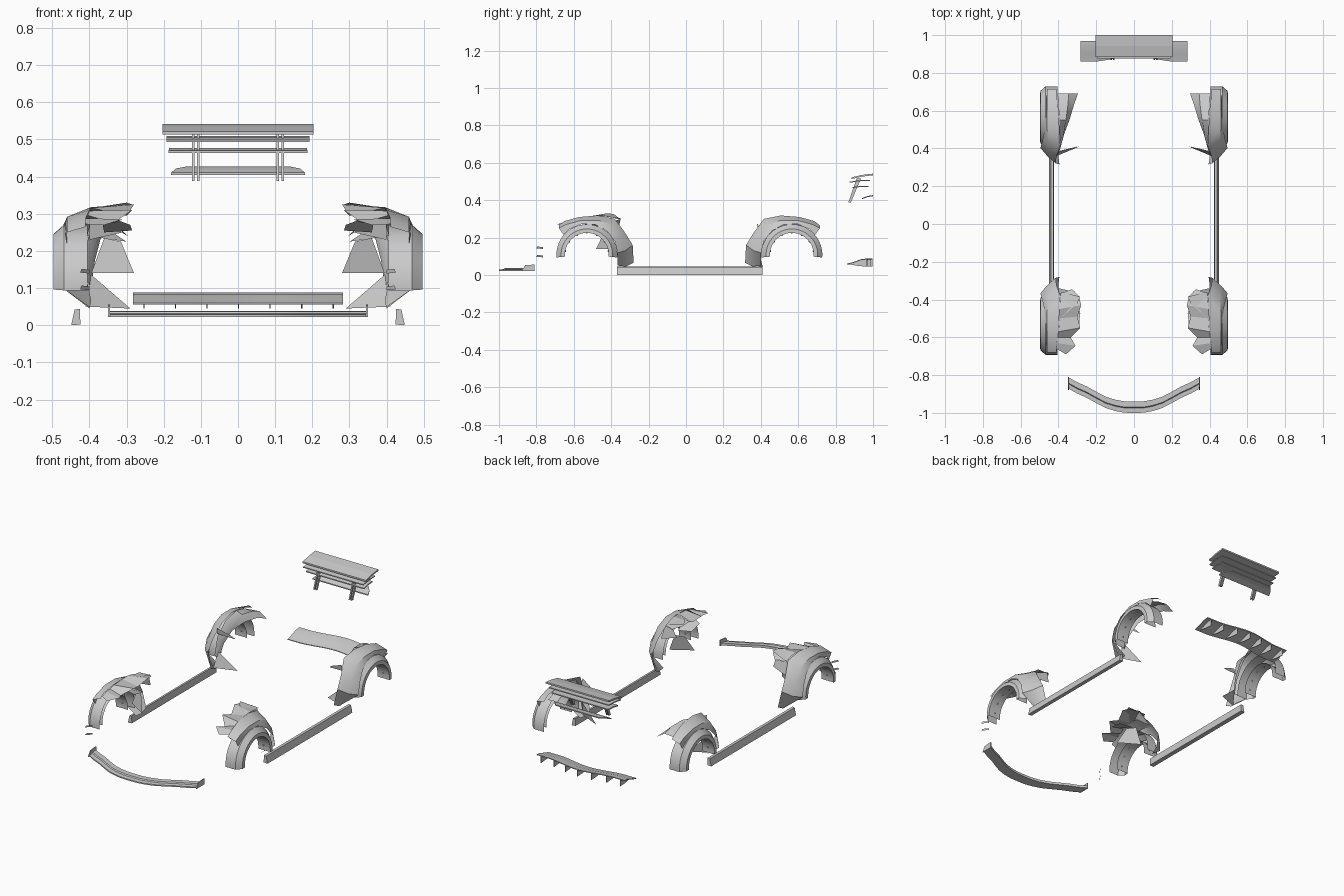
import bpy, bmesh, math
from mathutils import Vector

if "Cube" in bpy.data.objects:
    bpy.data.objects.remove(bpy.data.objects["Cube"])

grey = bpy.data.materials.new("light grey")
grey.diffuse_color = (0.6, 0.6, 0.6, 1)
grey.use_nodes = True
grey.node_tree.nodes["Principled BSDF"].inputs["Base Color"].default_value = grey.diffuse_color


def finish(name, bm, mirror=False, smooth=True):
    bmesh.ops.recalc_face_normals(bm, faces=bm.faces)
    me = bpy.data.meshes.new(name)
    bm.to_mesh(me)
    bm.free()
    ob = bpy.data.objects.new(name, me)
    bpy.context.collection.objects.link(ob)
    me.materials.append(grey)
    if mirror:
        ob.modifiers.new("Mirror", 'MIRROR').use_mirror_merge = False
    if smooth:
        bpy.ops.object.select_all(action='DESELECT')
        ob.select_set(True)
        bpy.context.view_layer.objects.active = ob
        bpy.ops.object.shade_smooth_by_angle(angle=math.radians(35))
    return ob


def grid(bm, rows, closed=False, caps=False):
    """Skin a list of equally long point rows."""
    vs = [[bm.verts.new(p) for p in r] for r in rows]
    n = len(rows[0])
    for a, b in zip(vs, vs[1:]):
        for i in range(n if closed else n - 1):
            j = (i + 1) % n
            bm.faces.new((a[i], a[j], b[j], b[i]))
    if caps:
        bm.faces.new(vs[0])
        bm.faces.new(vs[-1])


def poly(bm, pts):
    bm.faces.new([bm.verts.new(p) for p in pts])


def prism(bm, pts, shift):
    """Extrude an outline along a vector."""
    s = Vector(shift)
    grid(bm, [pts, [tuple(Vector(p) + s) for p in pts]], closed=True, caps=True)


# Wheel arch flares: chamfered section swept over the wheel, with bolts
SECTION = [(.405, .163), (.468, .163), (.496, .138), (.497, .117), (.42, .117)]
CZ = .108
for end, cy in (("front", -.53), ("rear", .566)):
    bm = bmesh.new()
    rows = []
    for i in range(25):
        a = math.radians(-5 + 190 * i / 24)
        rows.append([(x, cy + r * math.cos(a), CZ + r * math.sin(a)) for x, r in SECTION])
    grid(bm, rows)
    finish(end + "_arch_flare", bm, True)

    bm = bmesh.new()
    for k in range(7):
        a = math.radians(10 + 160 * k / 6)
        ring = []
        for r, s in ((.119, .005), (.113, .004)):
            c = Vector((.455, cy + r * math.cos(a), CZ + r * math.sin(a)))
            t = Vector((0, -math.sin(a), math.cos(a)))
            ring.append([tuple(c + s * (t * math.cos(q * math.pi / 3)
                         + Vector((1, 0, 0)) * math.sin(q * math.pi / 3))) for q in range(6)])
        grid(bm, ring, closed=True, caps=True)
    finish(end + "_flare_bolts", bm, True, False)


# Fender skins: (x, distance from wheel centre towards the door, z)
def place(rows, cy, d):
    return [[(x, cy + d * u, z) for x, u, z in r] for r in rows]


flare_edge = [(.46, -.125, .215), (.465, -.095, .245), (.465, -.03, .272), (.47, .043, .270),
              (.480, .106, .236), (.492, .150, .180), (.495, .164, .118), (.40, .165, .050)]
bulge = [(.46, -.15, .25), (.46, -.11, .270), (.46, -.03, .292), (.46, .06, .292),
         (.455, .14, .265), (.46, .185, .20), (.46, .205, .13), (.40, .21, .045)]
crest = [(.41, -.15, .265), (.41, -.12, .288), (.40, -.04, .31), (.395, .06, .318),
         (.39, .15, .30), (.41, .205, .225), (.415, .245, .16), (.395, .25, .065)]

bm = bmesh.new()
grid(bm, place([flare_edge, bulge, crest], -.53, 1))
finish("front_fender_skin", bm, True)
bm = bmesh.new()
grid(bm, place([flare_edge, bulge, crest], .566, -1))
finish("rear_fender_skin", bm, True)

# Front fender torn inner edge: shards leaning inward
bm = bmesh.new()
inner = [(.36, -.69, .27), (.31, -.645, .285), (.335, -.60, .275), (.285, -.55, .31),
         (.30, -.49, .295), (.28, -.43, .325), (.29, -.385, .315), (.33, -.345, .30)]
outer = [(.41, -.66, .272), (.41, -.63, .288), (.405, -.60, .296), (.40, -.57, .308),
         (.395, -.50, .316), (.395, -.45, .318), (.39, -.41, .312), (.39, -.37, .30)]
grid(bm, [outer, inner])
poly(bm, [(.39, -.50, .316), (.30, -.42, .33), (.285, -.385, .325), (.385, -.36, .305)])
poly(bm, [(.37, -.56, .30), (.29, -.54, .27), (.285, -.46, .255), (.36, -.44, .25)])
poly(bm, [(.40, -.38, .29), (.33, -.35, .30), (.31, -.36, .25), (.40, -.34, .23)])
poly(bm, [(.395, -.41, .14), (.28, -.48, .14), (.315, -.44, .225), (.36, -.41, .235)])
finish("front_fender_inner_shards", bm, True, False)

# Rear wheel-well liner: sheet tapering inward towards the tail
bm = bmesh.new()
grid(bm, [[(.405, .69, .265), (.40, .63, .295), (.395, .55, .315), (.395, .45, .295), (.405, .39, .225),
           (.41, .37, .12)],
          [(.345, .69, .27), (.35, .63, .292), (.36, .55, .300), (.375, .46, .265), (.39, .40, .20),
           (.40, .375, .11)],
          [(.297, .69, .24), (.318, .63, .262), (.342, .55, .262), (.37, .475, .232), (.385, .42, .175),
           (.395, .39, .10)]])
finish("rear_wheel_well_liner", bm, True)

# Forward closing panels of the rear fender
bm = bmesh.new()
poly(bm, [(.40, .385, .14), (.41, .36, .05), (.29, .41, .045)])
poly(bm, [(.405, .385, .24), (.30, .41, .225), (.33, .40, .245), (.40, .38, .275)])
finish("rear_fender_closing_panel", bm, True, False)

# Side skirts
bm = bmesh.new()
prism(bm, [(.424, -.37, .002), (.449, -.37, .0), (.440, -.37, .042), (.426, -.37, .044)], (0, .78, 0))
finish("side_skirt", bm, True, False)

# Front splitter swept along the bumper curve, with end fences
bm = bmesh.new()
path = [(0, -.97), (.05, -.969), (.10, -.96), (.15, -.944), (.20, -.918), (.25, -.89), (.30, -.868), (.35, -.84)]
path = [(-x, y) for x, y in path[:0:-1]] + path
lip = [(-.03, .022), (-.03, .029), (-.005, .031), (.0, .037), (.03, .038), (.03, .024)]
grid(bm, [[(x, y + o, z) for o, z in lip] for x, y in path], closed=True, caps=True)
for s in (-1, 1):
    prism(bm, [(s * .35, -.88, .022), (s * .35, -.81, .022), (s * .35, -.81, .056), (s * .35, -.86, .052)],
          (-s * .005, 0, 0))
finish("front_splitter", bm)

# Upright corner canards
bm = bmesh.new()
for z in (.10, .145):
    poly(bm, [(.425, -.80, z - .003), (.40, -.765, z - .006), (.40, -.765, z + .004), (.421, -.795, z + .007)])
finish("corner_canard", bm, True, False)


# Rear diffuser: thin bowed tray with hanging strakes
def bow(x):
    return .03 * (.5 + .5 * math.cos(math.pi * min(abs(x) / .22, 1)))


bm = bmesh.new()
rows = []
for i in range(25):
    x = -.283 + .566 * i / 24
    b = bow(x)
    rows.append([(x, .86 + b, .056), (x, .90 + b, .066), (x, .935 + b, .079), (x, .968 + b, .083),
                 (x, .968 + b, .088), (x, .935 + b, .084), (x, .90 + b, .071), (x, .86 + b, .060)])
grid(bm, rows, closed=True, caps=True)
finish("rear_diffuser", bm)
bm = bmesh.new()
for i in range(7):
    x = -.255 + .085 * i
    b = bow(x)
    prism(bm, [(x, .87 + b, .058), (x, .935 + b, .080), (x, .968 + b, .084), (x, .968 + b, .045),
               (x, .92 + b, .048)], (.003, 0, 0))
finish("diffuser_strakes", bm, smooth=False)

# Rear window slats: half width, front y and z, back y and z, thickness, taper at the upper edge
bm = bmesh.new()
for w, y0, z0, y1, z1, t, tp in ((.203, .885, .513, 1.0, .533, .009, 0), (.193, .875, .493, .985, .503, .006, 0),
                                 (.187, .89, .464, .975, .471, .006, .005), (.18, .94, .405, 1.0, .421, .006, .04)):
    ym, zm = (y0 + y1) / 2, (z0 + z1) / 2 + .003
    left = [(-w, y0, z0), (-w + tp / 3, ym, zm), (-w + tp, y1, z1),
            (-w + tp, y1, z1 + t), (-w + tp / 3, ym, zm + t), (-w, y0, z0 + t)]
    grid(bm, [left, [(-x, y, z) for x, y, z in left]], closed=True, caps=True)
finish("rear_window_slats", bm, smooth=False)

# Paired slat supports
bm = bmesh.new()
for x in (.104, .117):
    prism(bm, [(x, .868, .388), (x, .882, .388), (x, .935, .515), (x, .912, .515)], (.007, 0, 0))
finish("slat_support", bm, True, False)
